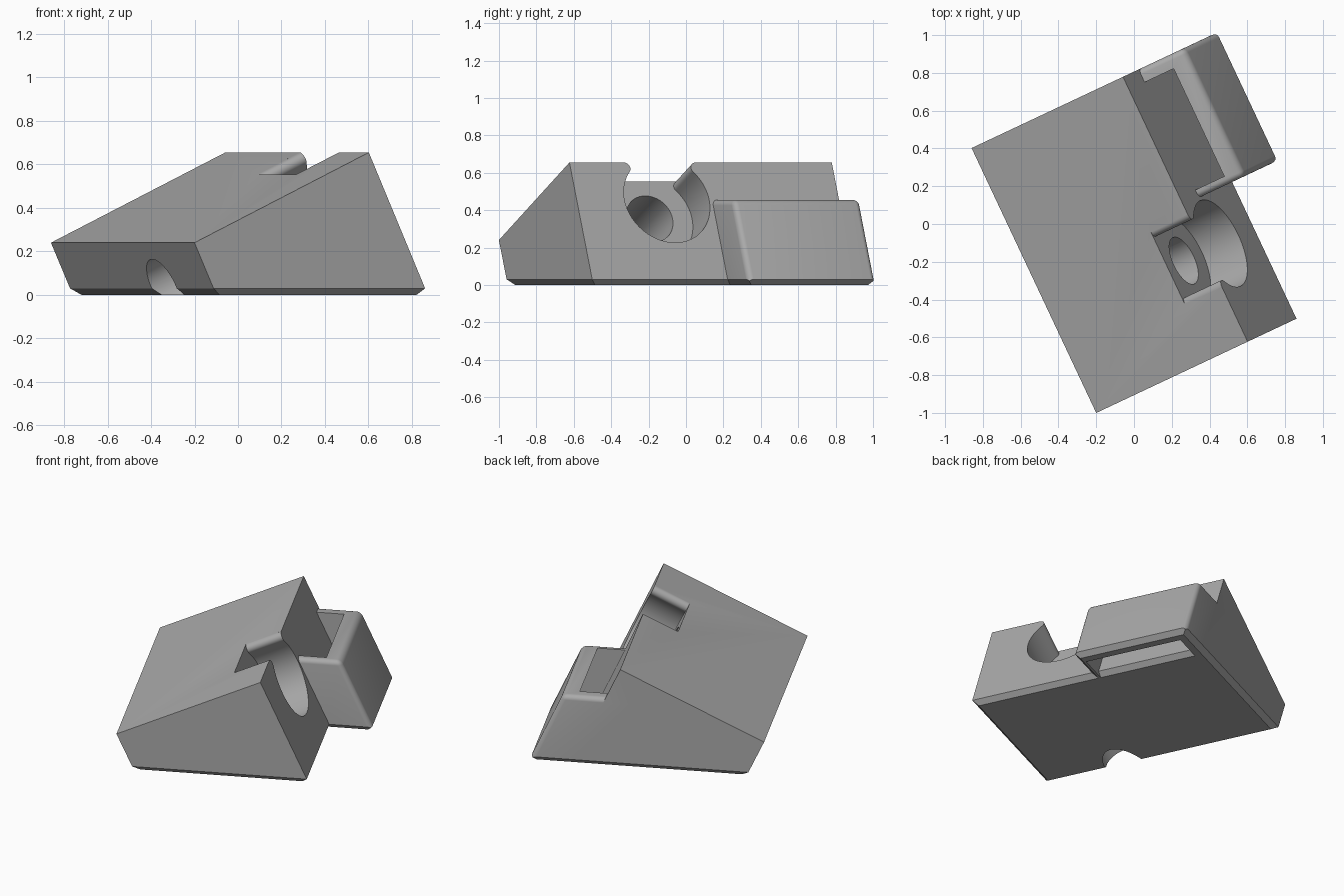
import bpy, bmesh, math
from mathutils import Matrix

if "Cube" in bpy.data.objects:
    bpy.data.objects.remove(bpy.data.objects["Cube"])

YAW = math.radians(25.2)    # turn of the whole part about z
TILT = math.radians(25.0)   # slope of the wedge and its bore

grey = bpy.data.materials.new("grey")
grey.diffuse_color = (0.40, 0.40, 0.40, 1)
grey.use_nodes = True
grey.node_tree.nodes["Principled BSDF"].inputs["Base Color"].default_value = grey.diffuse_color


def make(name, bm):
    bmesh.ops.recalc_face_normals(bm, faces=bm.faces)
    me = bpy.data.meshes.new(name)
    bm.to_mesh(me)
    bm.free()
    me.materials.append(grey)
    ob = bpy.data.objects.new(name, me)
    bpy.context.collection.objects.link(ob)
    return ob


def hull(points):
    bm = bmesh.new()
    for p in points:
        bm.verts.new(p)
    bmesh.ops.convex_hull(bm, input=bm.verts)
    bmesh.ops.dissolve_limit(bm, angle_limit=0.01, verts=bm.verts, edges=bm.edges)
    return bm


def span(profile, y0, y1):
    """Profile in x, z spread between two y positions."""
    return [(x, y, z) for x, z in profile for y in (y0, y1)]


def boolean(target, cutter, operation):
    mod = target.modifiers.new("cut", 'BOOLEAN')
    mod.operation, mod.solver, mod.object = operation, 'EXACT', cutter
    bpy.context.view_layer.objects.active = target
    bpy.ops.object.modifier_apply(modifier=mod.name)
    bpy.data.objects.remove(cutter)


def tilted_prism(name, outline, p0, p1):
    """Extrude a (y, q) outline along the tilted bore axis."""
    bm = bmesh.new()
    c, s = math.cos(TILT), math.sin(TILT)
    rings = [[bm.verts.new((p * c - q * s, y, p * s + q * c)) for y, q in outline]
             for p in (p0, p1)]
    n = len(outline)
    for i in range(n):
        j = (i + 1) % n
        bm.faces.new((rings[0][i], rings[0][j], rings[1][j], rings[1][i]))
    bm.faces.new(rings[0])
    bm.faces.new(rings[1])
    return make(name, bm)


# Wedge body with a chamfered foot
Y0, Y1, CH = -0.82, 0.73, 0.03
body = make("wedge_body", hull(
    span([(-0.607, 0.24), (-0.51, 0.03), (0.565, 0.03), (0.279, 0.655)], Y0, Y1)
    + span([(-0.465, 0), (0.535, 0)], Y0 + CH, Y1 - CH)))

# Bracket block leaning parallel to the back face, with rounded outer edges
B0, TOP, LEAN = -0.02, 0.455, 0.455


def lean(x, z):
    return (x - LEAN * (z - TOP), z)


bm = hull(span([(0.2, TOP), (0.2, -0.1), lean(0.635, TOP), lean(0.635, -0.1)], B0, Y1))
outer = [e for e in bm.edges
         if max(v.co.x for v in e.verts) > 0.5 and max(v.co.z for v in e.verts) > 0.4]
bmesh.ops.bevel(bm, geom=outer, offset=0.03, segments=6, profile=0.5, affect='EDGES')
block = make("bracket", bm)

# Foot chamfer of the bracket
reach = lean(0.635, CH)[0]
foot = make("foot_limit", hull(
    [(x, y, z) for z in (0, 1) for x in (0, reach - CH + z)
     for y in (B0 + CH - z, Y1 - CH + z)]))
boolean(block, foot, 'INTERSECT')

# Channel between bracket and wedge, open above and below
channel = make("channel", hull(
    span([(0, 0.6), (0, -0.2), lean(0.54, 0.6), lean(0.54, -0.2)], 0.025, 0.655)))
boolean(block, channel, 'DIFFERENCE')
boolean(body, block, 'UNION')

# Counterbore opening through the slope between two rounded lips
YC, QC, R, LIP, QT = -0.2875, 0.255, 0.25, 0.033, 0.4755
lip_q = QT - LIP
lip_y = math.sqrt((R + LIP) ** 2 - (lip_q - QC) ** 2)
a0 = math.atan2(lip_q - QC, lip_y)
half = []
for i in range(29):
    a = -math.pi / 2 + (a0 + math.pi / 2) * i / 28
    half.append((R * math.cos(a), QC + R * math.sin(a)))
for i in range(1, 13):
    a = a0 + math.pi + (math.pi / 2 - a0 - math.pi) * i / 12
    half.append((lip_y + LIP * math.cos(a), lip_q + LIP * math.sin(a)))
half.append((lip_y, 0.7))
outline = [(YC + y, q) for y, q in half] + [(YC - y, q) for y, q in reversed(half[1:])]
boolean(body, tilted_prism("counterbore", outline, 0.291, 0.9), 'DIFFERENCE')

# Through hole
circle = [(YC + 0.135 * math.cos(math.tau * i / 48), QC + 0.135 * math.sin(math.tau * i / 48))
          for i in range(48)]
boolean(body, tilted_prism("through_hole", circle, -0.9, 0.4), 'DIFFERENCE')

# Turn the finished part and shade it
body.data.transform(Matrix.Rotation(YAW, 4, 'Z'))
body.select_set(True)
bpy.context.view_layer.objects.active = body
bpy.ops.object.shade_smooth_by_angle(angle=math.radians(30))
